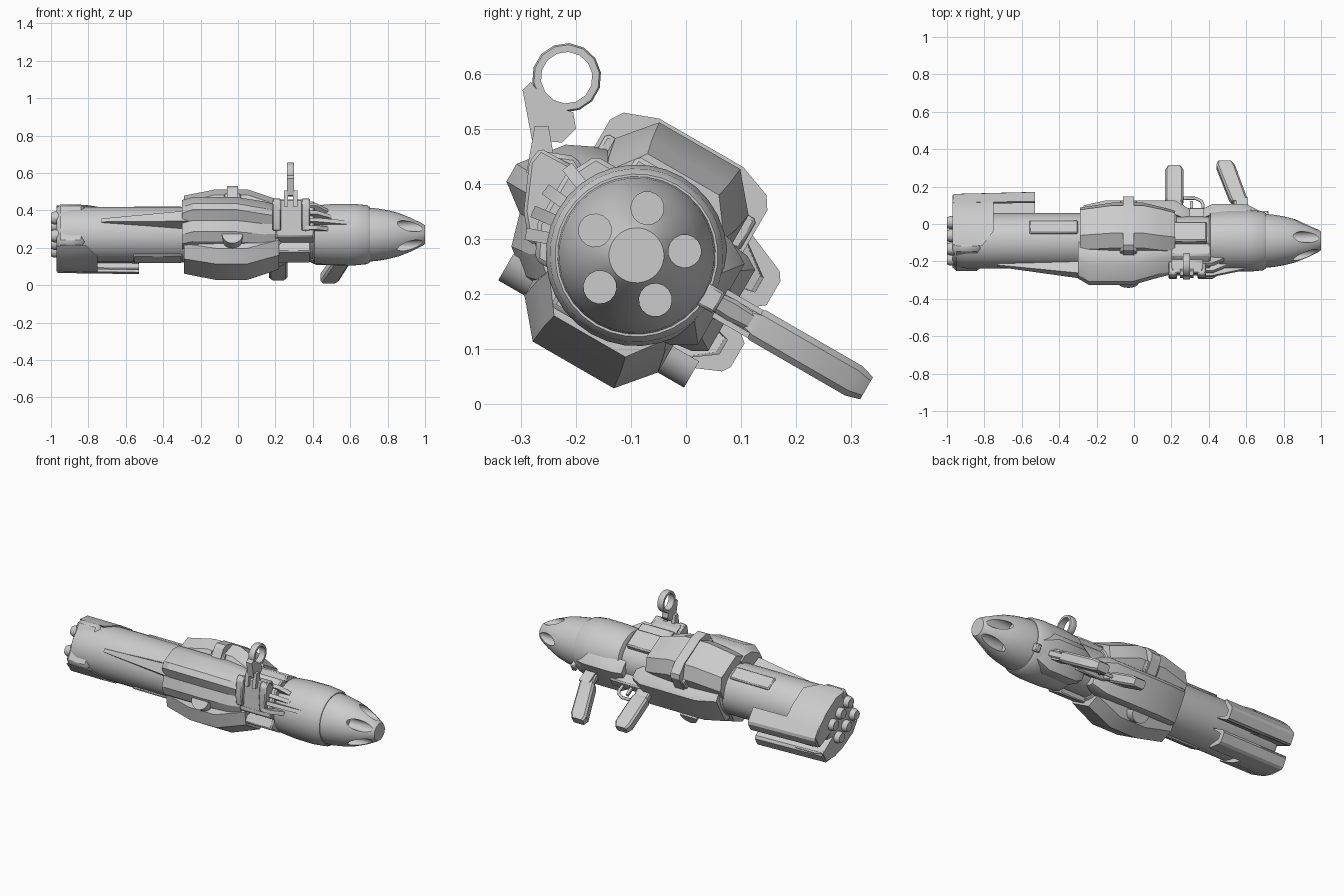
import bpy, bmesh, math
from mathutils import Matrix, Vector

if "Cube" in bpy.data.objects:
    bpy.data.objects.remove(bpy.data.objects["Cube"])

# The launcher is modelled upright (x = barrel axis, y = side, z = up) and then rolled onto its side
ROLL = Matrix.Translation((0, -0.09, 0.27)) @ Matrix.Rotation(math.radians(60), 4, 'X')
INV = ROLL.inverted()


def local(y, z):
    v = INV @ Vector((0, y, z))
    return (v.y, v.z)


def loft(name, rings, closed=False):
    bm = bmesh.new()
    vs = [[bm.verts.new(p) for p in r] for r in rings]
    n = len(vs[0])
    for a, b in zip(vs, vs[1:] + (vs[:1] if closed else [])):
        for i in range(n):
            j = (i + 1) % n
            bm.faces.new((a[i], a[j], b[j], b[i]))
    if not closed:
        bm.faces.new(vs[0])
        bm.faces.new(vs[-1])
    bmesh.ops.recalc_face_normals(bm, faces=bm.faces)
    me = bpy.data.meshes.new(name)
    bm.to_mesh(me)
    bm.free()
    ob = bpy.data.objects.new(name, me)
    bpy.context.collection.objects.link(ob)
    ob.matrix_world = ROLL
    return ob


def section(x, pts, sy=1, sz=1, dy=0):
    return [(x, (y + dy) * sy, z * sz) for y, z in pts]


def circle(r, n=32, cy=0, cz=0):
    return [(cy + r * math.cos(2 * math.pi * i / n), cz + r * math.sin(2 * math.pi * i / n)) for i in range(n)]


def lathe(name, prof, n=32, cy=0, cz=0, closed=False):
    return loft(name, [section(x, circle(r, n, cy, cz)) for x, r in prof], closed)


def prism(name, pts, x0, x1):
    return loft(name, [section(x0, pts), section(x1, pts)])


def bevel(ob, w, seg=1):
    m = ob.modifiers.new("bevel", 'BEVEL')
    m.width, m.segments, m.limit_method = w, seg, 'ANGLE'
    return ob


def box(name, x0, x1, y0, y1, z0, z1, w=0.0):
    ob = prism(name, [(y0, z0), (y1, z0), (y1, z1), (y0, z1)], x0, x1)
    return bevel(ob, w) if w else ob


# Main tube, neck and front barrel
lathe("rear_tube", [(-0.95, 0.138), (-0.9, 0.148), (-0.2, 0.148)])
lathe("core_hull", [(-0.28, 0.15), (-0.26, 0.16), (0.2, 0.16), (0.23, 0.14)])
lathe("neck", [(0.15, 0.132), (0.46, 0.132)])
lathe("front_barrel", [(0.40, 0.135), (0.41, 0.156), (0.5, 0.164), (0.62, 0.165), (0.69, 0.158), (0.705, 0.148), (0.705, 0.1)])

# Nose with five scooped flutes
nose = lathe("nose", [(0.69, 0.13), (0.7, 0.144), (0.74, 0.141), (0.8, 0.131), (0.86, 0.116), (0.93, 0.088), (0.985, 0.06), (1.0, 0.05)])
cutters = []
for k in range(5):
    a = math.radians(5 + 72 * k - 60)
    c = lathe("flute_cutter", [(0.835, 0.03), (1.05, 0.03)], 16, 0.088 * math.cos(a), 0.088 * math.sin(a))
    c.hide_render = True
    m = nose.modifiers.new("flute", 'BOOLEAN')
    m.operation, m.object, m.solver = 'DIFFERENCE', c, 'EXACT'
    cutters.append(c)
bpy.context.view_layer.update()
cut = bpy.data.meshes.new_from_object(nose.evaluated_get(bpy.context.evaluated_depsgraph_get()))
nose.modifiers.clear()
nose.data = cut
for c in cutters:
    bpy.data.objects.remove(c)

# Side armour shells, side panels, rear skids and fairings, mirrored
SHELL = [(0.08, -0.14), (0.165, -0.14), (0.23, -0.085), (0.23, 0.085), (0.165, 0.14), (0.08, 0.14)]
SKID = [(0.028, -0.13), (0.028, -0.235), (0.04, -0.25), (0.09, -0.25), (0.105, -0.24), (0.137, -0.165), (0.12, -0.165), (0.08, -0.22), (0.05, -0.22)]
FAIRING = [(0.02, -0.12), (0.03, -0.235), (0.095, -0.235), (0.135, -0.165), (0.153, -0.09), (0.156, 0.03), (0.125, 0.1), (0.1, 0.05)]
for side, s in (("left", -1), ("right", 1)):
    loft(side + "_shell", [section(-0.29, SHELL, s, 0.93, -0.035), section(-0.12, SHELL, s),
                           section(0.05, SHELL, s), section(0.15, SHELL, s, 0.95, -0.035),
                           section(0.22, SHELL, s, 0.88, -0.06)])
    box(side + "_tube_panel", -0.56, -0.3, *sorted((s * 0.1, s * 0.154)), -0.04, 0.04, 0.006)
    box(side + "_neck_panel", 0.2, 0.39, *sorted((s * 0.09, s * 0.158)), -0.03, 0.09, 0.008)
    loft(side + "_skid", [section(-0.965, SKID, s, 0.95), section(-0.53, SKID, s)])
    # front edge of the fairing slants back toward the top
    front = [(-0.75 - 0.06 * (z > 0.04) - 0.04 * (z < -0.2), s * y, z) for y, z in FAIRING]
    loft(side + "_rear_fairing", [section(-0.97, FAIRING, s, 0.96), section(-0.92, FAIRING, s), front])

# Strap clamped around the right shell
STRAP = [(0.1, -0.165), (0.19, -0.165), (0.213, -0.15), (0.236, -0.088), (0.236, 0.088), (0.213, 0.15), (0.19, 0.165), (0.1, 0.165)]
prism("strap", STRAP, -0.06, 0.0)
for s in (-1, 1):
    box("strap_clip", -0.075, 0.015, 0.1, 0.165, *sorted((s * 0.13, s * 0.158)), 0.006)

# Half-round lugs on the left shell
arc = [(-0.03 + 0.055 * math.cos(math.pi * i / 12), -0.11 - 0.055 * math.sin(math.pi * i / 12)) for i in range(13)]
loft("half_round_lugs", [[(x, y, z) for x, y in arc] for z in (-0.195, 0.195)])

# Rear nozzle block
bevel(box("rear_block", -0.97, -0.82, -0.125, 0.125, -0.13, 0.125), 0.02)
for y in (-0.055, 0.055):
    for z in (-0.082, 0.0, 0.082):
        lathe("nozzle", [(-0.95, 0.034), (-0.985, 0.034), (-1.0, 0.027)], 12, y, z)

# Upper cover with an off-centre ridge, and the long tapering fin behind it
COVER = [(-0.14, 0.1), (-0.135, 0.16), (-0.1, 0.205), (-0.04, 0.222), (-0.002, 0.272), (0.035, 0.272), (0.11, 0.212), (0.14, 0.15), (0.14, 0.1)]
loft("top_cover", [section(-0.3, COVER, 1, 0.85), section(-0.24, COVER), section(-0.01, COVER),
                   section(0.14, COVER, 0.95, 0.82), section(0.2, COVER, 0.85, 0.76)])
loft("top_fin", [section(-0.73, [(-0.012, 0.12), (0.012, 0.12), (0.01, 0.155), (-0.01, 0.155)]),
                 section(-0.25, [(-0.05, 0.12), (0.035, 0.12), (0.025, 0.218), (-0.04, 0.215)])])

# Cooling ribs on the neck, the middle one running on over the barrel
for deg, end in ((-22, 0.48), (-6, 0.5), (7, 0.6), (19, 0.48)):
    c, s = math.cos(math.radians(deg)), math.sin(math.radians(deg))
    rib = [(0.36, 0.1), (0.36, 0.205), (0.42, 0.205), (end, 0.164), (end, 0.1)]
    loft("cooling_rib", [[(x, -r * s + w * c, r * c + w * s) for x, r in rib] for w in (-0.011, 0.011)])
bevel(prism("rib_saddle", [(-0.1, 0.08), (-0.1, 0.155), (-0.04, 0.185), (0.06, 0.185), (0.12, 0.155), (0.12, 0.08)], 0.2, 0.41), 0.008)

# Flip-up ring sight on its bracket
base = [local(y, z) for y, z in [(-0.265, 0.46), (-0.2, 0.45), (-0.17, 0.4), (-0.22, 0.27), (-0.275, 0.28), (-0.27, 0.35)]]
bevel(prism("sight_base", base, 0.2, 0.37), 0.008)
lobe = [local(y, z) for y, z in [(-0.285, 0.44), (-0.265, 0.465), (-0.2, 0.43), (-0.22, 0.3), (-0.285, 0.29), (-0.295, 0.35)]]
for x in (0.185, 0.34):
    bevel(prism("sight_cheek", lobe, x, x + 0.045), 0.006)
post = [local(y, z) for y, z in [(-0.275, 0.505), (-0.25, 0.505), (-0.235, 0.42), (-0.29, 0.42)]]
arm = [local(y, z) for y, z in [(-0.297, 0.57), (-0.282, 0.585), (-0.262, 0.56), (-0.235, 0.54), (-0.205, 0.53), (-0.2, 0.5), (-0.225, 0.475), (-0.28, 0.48)]]
for x in (0.245, 0.295):
    prism("sight_post", post, x, x + 0.022)
prism("sight_arm", arm, 0.262, 0.3)
ry, rz = local(-0.217, 0.593)
lathe("sight_ring", [(0.262, 0.047), (0.262, 0.06), (0.268, 0.063), (0.294, 0.063), (0.3, 0.06), (0.3, 0.047)], 14, ry, rz, True)

# Underside: trigger housing and front grip mount
HOUSING = [(-0.11, -0.1), (-0.1, -0.175), (-0.085, -0.2), (0.085, -0.2), (0.1, -0.175), (0.11, -0.1)]
loft("trigger_housing", [section(-0.27, HOUSING, 1, 0.85), section(-0.15, HOUSING), section(0.22, HOUSING),
                         section(0.3, HOUSING, 0.7, 0.8)])
box("trigger_rail", 0.2, 0.45, -0.03, 0.03, -0.19, -0.1, 0.008)
MOUNT = [(-0.115, -0.1), (-0.11, -0.135), (-0.085, -0.178), (0.085, -0.178), (0.11, -0.135), (0.115, -0.1)]
loft("grip_mount", [section(0.37, MOUNT, 0.8, 0.9), section(0.42, MOUNT), section(0.6, MOUNT), section(0.68, MOUNT, 0.6, 0.85)])


def grip(name, pts, hw):
    # pts: (x centre, z, half length) down the handle
    rings = []
    for x, z, h in pts:
        w = hw * (0.75 if z in (pts[0][1], pts[-1][1]) else 1)
        k = 0.35 * w
        rings.append([(x - h, -w + k, z), (x - h + k, -w, z), (x + h - k, -w, z), (x + h, -w + k, z),
                      (x + h, w - k, z), (x + h - k, w, z), (x - h + k, w, z), (x - h, w - k, z)])
    loft(name, rings)


# Two pistol grips
grip("rear_grip", [(0.215, -0.23, 0.04), (0.215, -0.245, 0.05), (0.215, -0.425, 0.05), (0.215, -0.455, 0.035)], 0.029)
grip("rear_grip_neck", [(0.225, -0.15, 0.05), (0.22, -0.2, 0.045), (0.215, -0.27, 0.04)], 0.022)
grip("front_grip", [(0.562, -0.235, 0.04), (0.557, -0.255, 0.047), (0.49, -0.456, 0.05), (0.485, -0.483, 0.037)], 0.031)
grip("front_grip_neck", [(0.59, -0.14, 0.05), (0.578, -0.2, 0.04), (0.56, -0.26, 0.035)], 0.02)
for y in (-0.024, 0.024):
    box("grip_strut", 0.545, 0.61, y - 0.005, y + 0.005, -0.25, -0.15)

# Trigger, trigger guard loop and front sling hook
box("trigger", 0.3, 0.315, -0.008, 0.008, -0.24, -0.17)
cu = bpy.data.curves.new("trigger_guard", 'CURVE')
cu.dimensions, cu.bevel_depth, cu.bevel_resolution = '3D', 0.009, 1
path = [(0.25, -0.262), (0.33, -0.262), (0.36, -0.245), (0.37, -0.22), (0.365, -0.17)]
sp = cu.splines.new('POLY')
sp.points.add(len(path) - 1)
for p, (x, z) in zip(sp.points, path):
    p.co = (x, 0, z, 1)
guard = bpy.data.objects.new("trigger_guard", cu)
bpy.context.collection.objects.link(guard)
guard.matrix_world = ROLL
box("sling_hook", 0.69, 0.72, -0.022, 0.022, -0.175, -0.12, 0.005)

# Smooth shading with sharp edges kept
bpy.ops.object.select_all(action='DESELECT')
for ob in bpy.context.scene.objects:
    if ob.type == 'MESH':
        ob.select_set(True)
        bpy.context.view_layer.objects.active = ob
bpy.ops.object.shade_smooth_by_angle(angle=math.radians(30))
